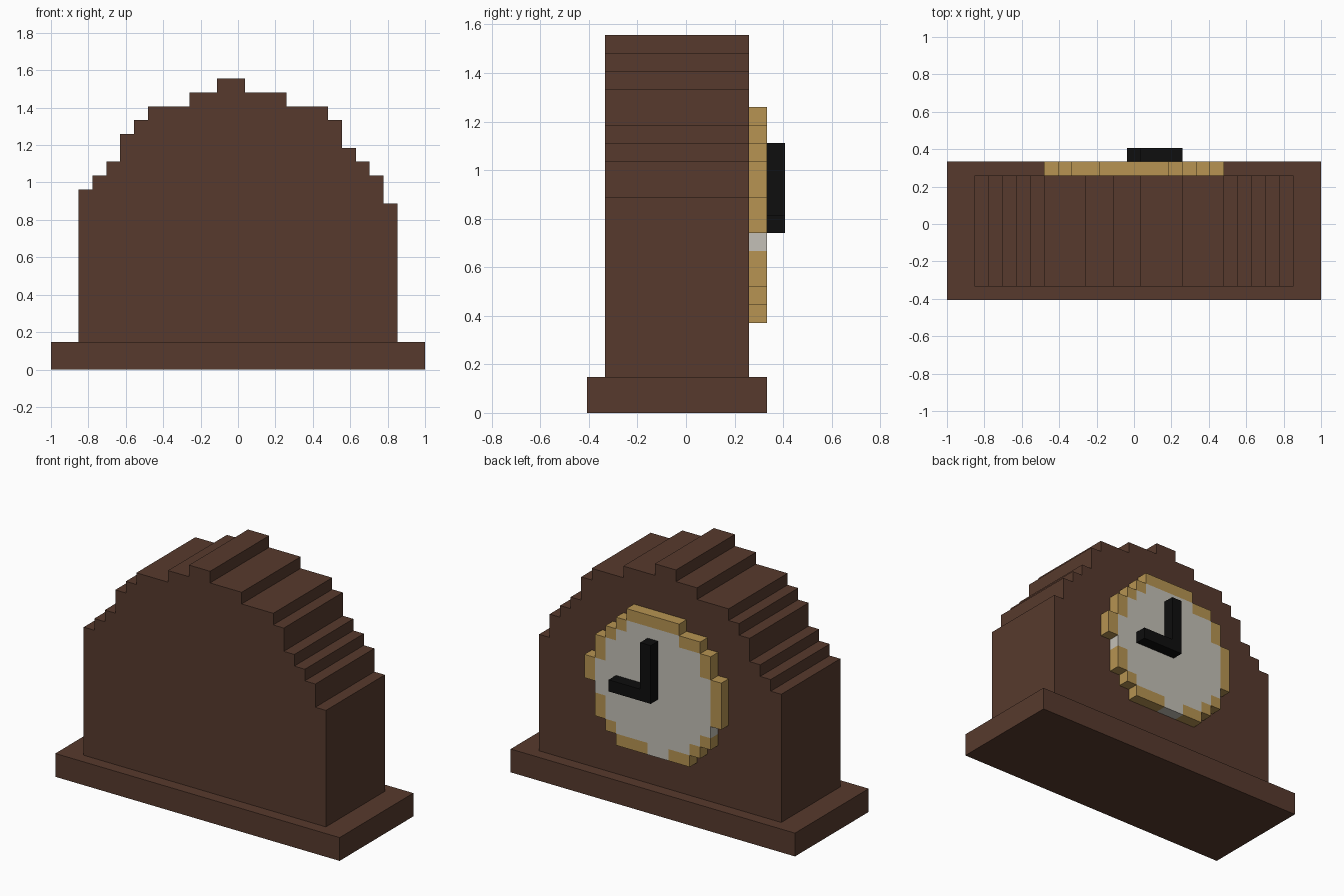
import bpy, bmesh

if "Cube" in bpy.data.objects:
    bpy.data.objects.remove(bpy.data.objects["Cube"], do_unlink=True)

U = 2 / 27            # one block
Y0 = -5.5             # back-to-front block offset that centres the depth


def material(name, rgb):
    lin = [(c / 255 / 12.92) if c / 255 <= 0.04045 else ((c / 255 + 0.055) / 1.055) ** 2.4 for c in rgb]
    m = bpy.data.materials.new(name)
    m.use_nodes = True
    m.diffuse_color = (*lin, 1)
    bsdf = m.node_tree.nodes["Principled BSDF"]
    bsdf.inputs["Base Color"].default_value = (*lin, 1)
    bsdf.inputs["Roughness"].default_value = 0.9
    return m


WOOD = material("dark_wood", (87, 58, 45))
BRASS = material("brass", (183, 148, 82))
WHITE = material("dial_white", (196, 192, 183))
BLACK = material("hand_black", (14, 14, 14))


def point(i, j, k):
    """Block coordinates to model coordinates."""
    return ((i - 13.5) * U, (j + Y0) * U, k * U)


def finish(bm, name, mats):
    bmesh.ops.recalc_face_normals(bm, faces=bm.faces)
    mesh = bpy.data.meshes.new(name)
    bm.to_mesh(mesh)
    bm.free()
    for m in mats:
        mesh.materials.append(m)
    ob = bpy.data.objects.new(name, mesh)
    bpy.context.collection.objects.link(ob)
    return ob


def extrude_profile(name, pts, j0, j1, mat):
    """Extrude an x-z outline through the depth from j0 to j1."""
    bm = bmesh.new()
    face = bm.faces.new([bm.verts.new(point(i, j0, k)) for i, k in pts])
    ext = bmesh.ops.extrude_face_region(bm, geom=[face])
    verts = [g for g in ext["geom"] if isinstance(g, bmesh.types.BMVert)]
    bmesh.ops.translate(bm, verts=verts, vec=(0, (j1 - j0) * U, 0))
    return finish(bm, name, [mat])


# Plinth
extrude_profile("plinth", [(0, 0), (27, 0), (27, 2), (0, 2)], 0, 10, WOOD)

# Stepped case: (start column, height) of each step, ending at column 25
steps = [(2, 13), (3, 14), (4, 15), (5, 17), (6, 18), (7, 19), (10, 20), (12, 21),
         (14, 20), (17, 19), (20, 18), (21, 16), (22, 15), (23, 14), (24, 12)]
ends = [s[0] for s in steps[1:]] + [25]
outline = [(2, 2)]
for (start, top), end in zip(steps, ends):
    outline += [(start, top), (end, top)]
outline.append((25, 2))
extrude_profile("case", outline, 1, 9, WOOD)

# Dial columns: bottom, top, brass blocks at the bottom, brass blocks at the top
columns = {7: (9, 13, 4, 0), 8: (7, 15, 1, 2), 9: (6, 16, 1, 1), 10: (5, 16, 1, 1),
           11: (5, 17, 1, 1), 12: (5, 17, 0, 1), 13: (5, 17, 0, 1), 14: (5, 17, 1, 1),
           15: (5, 17, 1, 1), 16: (5, 16, 1, 1), 17: (6, 15, 1, 1), 18: (7, 14, 2, 2),
           19: (10, 12, 2, 0)}
cells = {}
for i, (lo, hi, low_rim, top_rim) in columns.items():
    for k in range(lo, hi):
        cells[i, k] = 1 if k < lo + low_rim or k >= hi - top_rim else 0

# Dial with brass rim: one block deep, outer faces only
bm = bmesh.new()
for (i, k), colour in cells.items():
    corners = [(i, k), (i + 1, k), (i + 1, k + 1), (i, k + 1)]
    neighbours = [(i, k - 1), (i + 1, k), (i, k + 1), (i - 1, k)]
    quads = [[(a, j, c) for a, c in corners] for j in (9, 10)]
    for n, near in enumerate(neighbours):
        if near not in cells:
            (a, c), (d, e) = corners[n], corners[(n + 1) % 4]
            quads.append([(a, 9, c), (d, 9, e), (d, 10, e), (a, 10, c)])
    for quad in quads:
        bm.faces.new([bm.verts.new(point(*p)) for p in quad]).material_index = colour
bmesh.ops.remove_doubles(bm, verts=bm.verts, dist=1e-4)
finish(bm, "dial", [WHITE, BRASS])

# Clock hands
extrude_profile("hands", [(13, 10), (17, 10), (17, 11), (14, 11), (14, 15), (13, 15)], 10, 11, BLACK)
